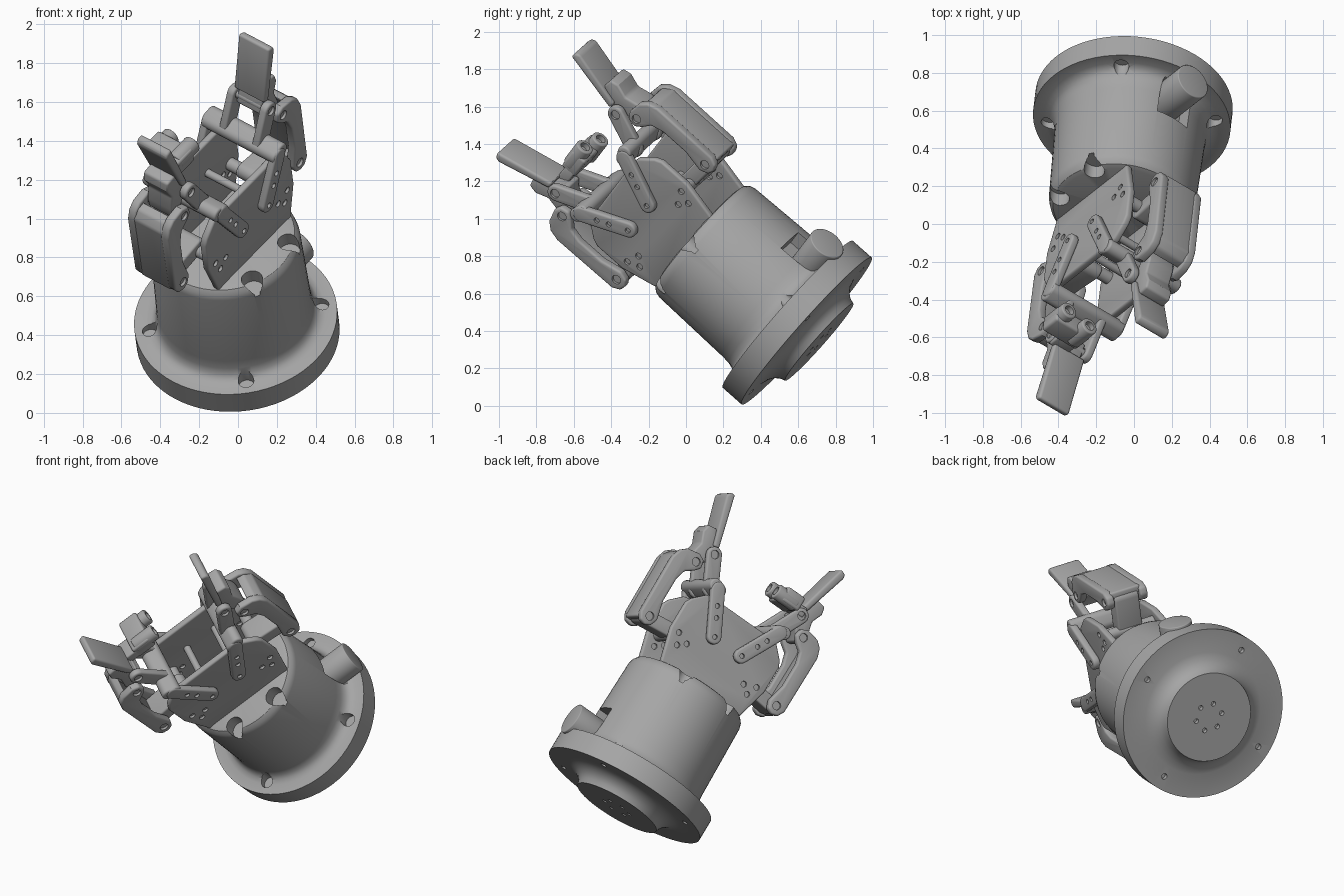
import bpy, bmesh, math
from mathutils import Matrix, Vector

cube = bpy.data.objects.get("Cube")
if cube:
    bpy.data.objects.remove(cube, do_unlink=True)

# Single grey finish
grey = bpy.data.materials.new("machined_grey")
grey.use_nodes = True
COLOUR = (0.38, 0.38, 0.38, 1)
grey.diffuse_color = COLOUR
bsdf = next(n for n in grey.node_tree.nodes if n.type == "BSDF_PRINCIPLED")
bsdf.inputs["Base Color"].default_value = COLOUR

# Gripper frame: x across the palm, y along the finger spread, z along the body axis
axis = Vector((-0.09, -0.745, 0.66)).normalized()
e1 = (Vector((1, 0, 0)) - axis * axis.x).normalized()
e2 = axis.cross(e1)
turn = math.radians(52)
spread = e1 * math.cos(turn) + e2 * math.sin(turn)
across = spread.cross(axis)
FRAME = Matrix((across, spread, axis)).transposed().to_4x4()
FRAME.translation = Vector((0, 0.645, 0.40))
TOP = 0.77        # height of the palm floor along the axis


def cylinder(bm, centre, direction, r, length, seg=32):
    rot = Vector((0, 0, 1)).rotation_difference(Vector(direction)).to_matrix().to_4x4()
    bmesh.ops.create_cone(bm, cap_ends=True, segments=seg, radius1=r, radius2=r,
                          depth=length, matrix=Matrix.Translation(centre) @ rot)


def box(bm, lo, hi):
    lo, hi = Vector(lo), Vector(hi)
    size = hi - lo
    bmesh.ops.create_cube(bm, size=1, matrix=Matrix.Translation((lo + hi) / 2)
                          @ Matrix.Diagonal((*size, 1)))


def make_object(name, bm):
    bmesh.ops.recalc_face_normals(bm, faces=bm.faces)
    bm.transform(FRAME)
    mesh = bpy.data.meshes.new(name)
    bm.to_mesh(mesh)
    bm.free()
    mesh.materials.append(grey)
    ob = bpy.data.objects.new(name, mesh)
    bpy.context.collection.objects.link(ob)
    return ob


def finish(name, bm, bevel=0, cutter=None):
    """Bevel, cut and smooth a part, then bake the result."""
    ob = make_object(name, bm)
    if bevel:
        mod = ob.modifiers.new("edges", "BEVEL")
        mod.width, mod.segments = bevel, 3
        mod.limit_method, mod.angle_limit = "ANGLE", math.radians(35)
    tool = None
    if cutter:
        tool = make_object(name + "_cutter", cutter)
        tool.hide_render = True
        mod = ob.modifiers.new("holes", "BOOLEAN")
        mod.operation, mod.solver, mod.object = "DIFFERENCE", "EXACT", tool
    deps = bpy.context.evaluated_depsgraph_get()
    baked = bpy.data.meshes.new_from_object(ob.evaluated_get(deps))
    ob.modifiers.clear()
    ob.data = baked
    if tool:
        bpy.data.objects.remove(tool, do_unlink=True)
    bpy.ops.object.select_all(action="DESELECT")
    ob.select_set(True)
    bpy.context.view_layer.objects.active = ob
    bpy.ops.object.shade_smooth_by_angle(angle=math.radians(32))
    return ob


def prism(name, outline, w0, w1, side=1, bevel=0.012, holes=(), hole_r=0.02):
    """Extrude a (spread, height) outline across the palm; holes are blind from both faces."""
    bm = bmesh.new()
    face = bm.faces.new([bm.verts.new((w0, side * u, v + TOP)) for u, v in outline])
    ext = bmesh.ops.extrude_face_region(bm, geom=[face])
    moved = [g for g in ext["geom"] if isinstance(g, bmesh.types.BMVert)]
    bmesh.ops.translate(bm, verts=moved, vec=(w1 - w0, 0, 0))
    cutter = None
    if holes:
        cutter = bmesh.new()
        for u, v in holes:
            for w in (w0, w1):
                cylinder(cutter, (w, side * u, v + TOP), (1, 0, 0), hole_r, 0.03, 16)
    return finish(name, bm, bevel, cutter)


def capsule(p, q, r, n=10):
    """Round-ended bar outline from p to q."""
    ang = math.atan2(q[1] - p[1], q[0] - p[0])
    pts = []
    for c, start in ((q, ang - math.pi / 2), (p, ang + math.pi / 2)):
        for i in range(n + 1):
            t = start + math.pi * i / n
            pts.append((c[0] + r * math.cos(t), c[1] + r * math.sin(t)))
    return pts


# Body: flange, neck and mounting pad turned about the axis
profile = [(0, -0.09), (0.275, -0.09), (0.285, -0.06), (0.305, -0.035), (0.335, -0.014),
           (0.38, 0), (0.525, 0), (0.525, 0.135), (0.465, 0.135), (0.435, 0.145),
           (0.415, 0.165), (0.404, 0.20), (0.40, 0.25), (0.388, 0.71), (0.38, 0.74),
           (0.362, 0.762), (0.335, TOP), (0, TOP)]
bm = bmesh.new()
verts = [bm.verts.new((r, 0, z)) for r, z in profile]
edges = [bm.edges.new(pair) for pair in zip(verts, verts[1:])]
bmesh.ops.spin(bm, geom=verts + edges, axis=(0, 0, 1), cent=(0, 0, 0),
               angle=2 * math.pi, steps=72)
bmesh.ops.remove_doubles(bm, verts=bm.verts, dist=0.0005)
cuts = bmesh.new()
for k in range(4):
    # flange screw seats
    t = math.radians(45 + 90 * k)
    x, y = 0.445 * math.cos(t), 0.445 * math.sin(t)
    cylinder(cuts, (x, y, 0.19), (0, 0, 1), 0.04, 0.18)
    cylinder(cuts, (x, y, 0), (0, 0, 1), 0.018, 0.06, 16)
    # shoulder bolt bores beside the palm
    t = math.radians((27, 153, 207, 333)[k])
    cylinder(cuts, (0.335 * math.cos(t), 0.335 * math.sin(t), TOP), (0, 0, 1), 0.055, 0.16)
for k in range(6):
    t = math.radians(60 * k)
    cylinder(cuts, (0.085 * math.cos(t), 0.085 * math.sin(t), -0.09), (0, 0, 1), 0.015, 0.06, 12)
box(cuts, (-0.1, 0.3, 0.15), (0.1, 0.6, 0.37))
finish("body", bm, 0, cuts)

# Cable connector in the side window
bm = bmesh.new()
cylinder(bm, (0, 0.41, 0.20), (0, 1, 0), 0.1, 0.26, 48)
finish("cable_connector", bm, 0.006)

# Palm side plates
half = [(0.30, -0.02), (0.36, 0.2), (0.36, 0.38), (0.34, 0.42), (0.27, 0.49), (0.23, 0.5)]
palm = half + [(-u, v) for u, v in reversed(half)]
palm_holes = [(s * u, v) for s in (1, -1) for u, v in ((0.30, 0.2), (0.27, 0.13), (0.22, 0.17))]
for w, label in ((0.16, "front"), (-0.2, "back")):
    prism(label + "_palm_plate", palm, w, w + 0.04, holes=palm_holes, hole_r=0.018)

# Palm cross pins
bm = bmesh.new()
for y in (-0.28, 0.28):
    cylinder(bm, (0, y, TOP + 0.2), (1, 0, 0), 0.035, 0.36)
finish("palm_cross_pins", bm)

PIVOT_A, PIVOT_B, PIVOT_D, BEND, ROOT = (0.49, 0.195), (0.415, 0.635), (0.335, 0.74), (0.24, 0.55), (0.105, 0.295)
cheek = [(0.455, 0.15), (0.49, 0.135), (0.53, 0.145), (0.555, 0.19), (0.56, 0.58),
         (0.54, 0.64), (0.5, 0.675), (0.42, 0.69), (0.375, 0.67), (0.365, 0.62),
         (0.395, 0.585), (0.445, 0.55), (0.465, 0.48), (0.465, 0.32), (0.435, 0.2)]
web = [(0.5, 0.16), (0.55, 0.16), (0.555, 0.6), (0.52, 0.65), (0.47, 0.66), (0.505, 0.58)]
knuckle = [(0.30, 0.71), (0.34, 0.69), (0.40, 0.6), (0.445, 0.61), (0.45, 0.68),
           (0.43, 0.76), (0.46, 0.83), (0.45, 0.88), (0.39, 0.89), (0.35, 0.82)]
pad = [(0.32, 0.79), (0.36, 0.785), (0.455, 1.09), (0.445, 1.115), (0.41, 1.125)]

for side, label in ((1, "upper"), (-1, "lower")):
    def part(name, outline, w0, w1, **kw):
        prism(label + "_" + name, outline, w0, w1, side=side, **kw)

    # Drive arm and outer link housing
    part("drive_arm", capsule((0.27, 0.22), PIVOT_A, 0.045), -0.08, 0.08)
    part("outer_link_web", web, -0.1, 0.1)
    for w, edge in ((0.085, "front"), (-0.135, "back")):
        part(edge + "_outer_link_cheek", cheek, w, w + 0.05,
             holes=(PIVOT_A, PIVOT_B), hole_r=0.026)
    # Bent bracket that straddles the palm
    mid = [(ROOT[0] + (BEND[0] - ROOT[0]) * f, ROOT[1] + (BEND[1] - ROOT[1]) * f)
           for f in (0, 0.4, 0.65)]
    for w, edge in ((0.2, "front"), (-0.245, "back")):
        part(edge + "_bracket_leg", capsule(ROOT, BEND, 0.045), w, w + 0.045,
             holes=mid, hole_r=0.015)
    part("bracket_bridge", capsule((0.225, 0.55), (0.265, 0.565), 0.04), -0.24, 0.24)
    for w, edge in ((0.085, "front"), (-0.13, "back")):
        part(edge + "_inner_link", capsule(BEND, PIVOT_D, 0.048), w, w + 0.045,
             holes=(PIVOT_D,), hole_r=0.026)
    # Knuckle, hinge pins and finger pad
    part("knuckle", knuckle, -0.08, 0.08)
    part("finger_pad", pad, -0.1, 0.1, bevel=0.015)
    bm = bmesh.new()
    for (u, v), length in ((PIVOT_A, 0.22), (PIVOT_B, 0.22), (PIVOT_D, 0.21), (ROOT, 0.42)):
        cylinder(bm, (0, side * u, v + TOP), (1, 0, 0), 0.022, length, 20)
    finish(label + "_hinge_pins", bm)

# Clamp block with two bolt bosses on the lower finger
bm = bmesh.new()
box(bm, (-0.23, -0.27, TOP + 0.725), (0.0, -0.14, TOP + 0.82))
finish("clamp_block", bm, 0.015)
bm = bmesh.new()
cuts = bmesh.new()
for w, v in ((-0.185, 0.76), (-0.045, 0.785)):
    cylinder(bm, (w, -0.17, v + TOP), (0, 1, 0), 0.048, 0.15)
    cylinder(cuts, (w, -0.095, v + TOP), (0, 1, 0), 0.027, 0.06, 20)
finish("clamp_bosses", bm, 0.008, cuts)
bm = bmesh.new()
box(bm, (-0.12, -0.35, TOP + 0.735), (0.0, -0.25, TOP + 0.8))
finish("clamp_stem", bm, 0.01)
